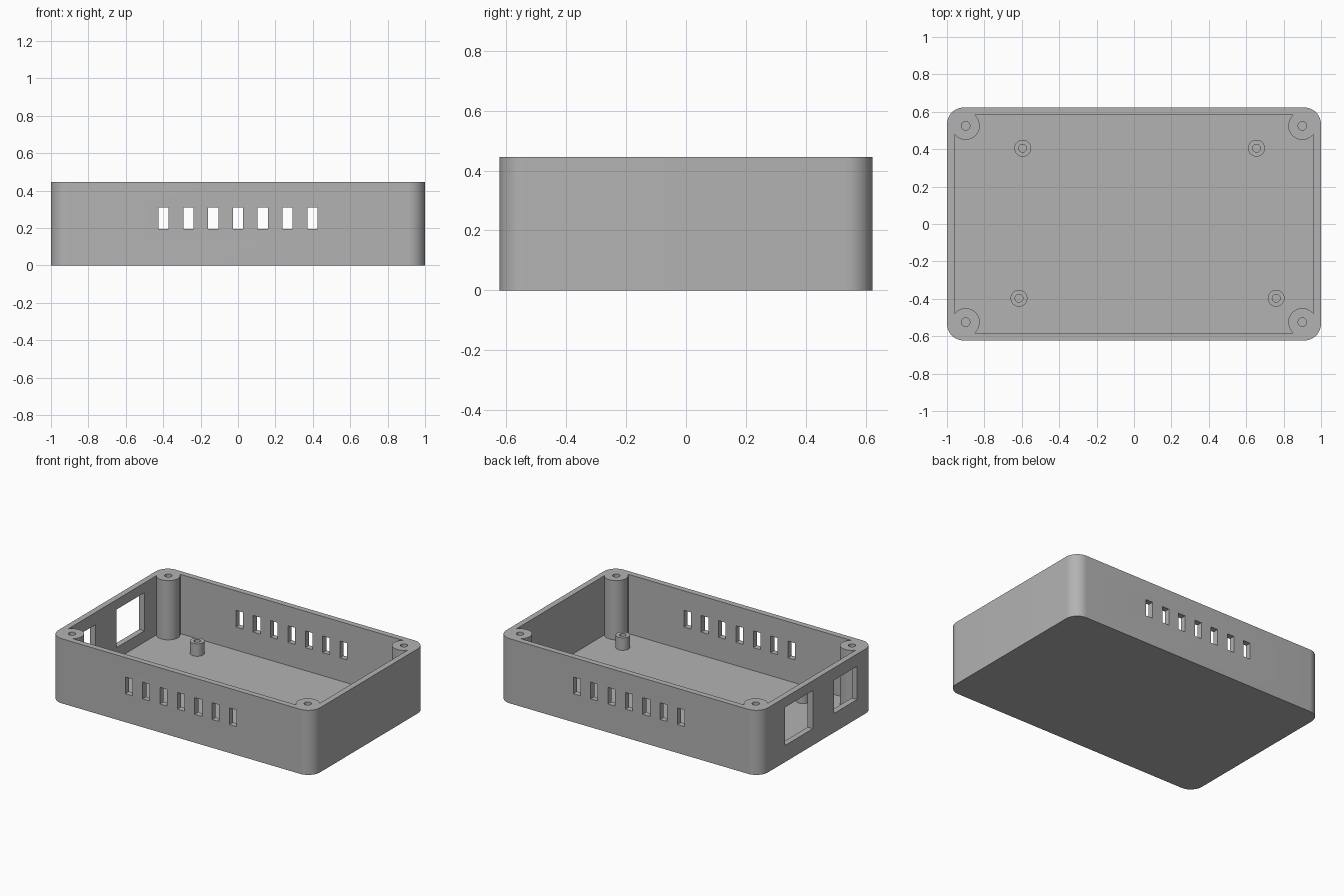
import bpy, bmesh, math
from mathutils import Matrix, Vector

cube = bpy.data.objects.get("Cube")
if cube:
    bpy.data.objects.remove(cube, do_unlink=True)

# Overall sizes
HALF_X, HALF_Y, HEIGHT = 1.0, 0.623, 0.446
WALL, FLOOR, STANDOFF_TOP = 0.04, 0.037, 0.123

CORNERS = [(sx * 0.9, sy * 0.525) for sx in (-1, 1) for sy in (-1, 1)]
STANDOFFS = [(-0.595, 0.405), (0.655, 0.405), (-0.615, -0.397), (0.76, -0.397)]

grey = bpy.data.materials.new("grey plastic")
grey.use_nodes = True
colour = (0.45, 0.45, 0.45, 1)
grey.diffuse_color = colour
grey.node_tree.nodes["Principled BSDF"].inputs["Base Color"].default_value = colour


def make_object(name, bm):
    bmesh.ops.recalc_face_normals(bm, faces=bm.faces)
    mesh = bpy.data.meshes.new(name)
    bm.to_mesh(mesh)
    bm.free()
    mesh.materials.append(grey)
    obj = bpy.data.objects.new(name, mesh)
    bpy.context.collection.objects.link(obj)
    return obj


def add_box(bm, x0, x1, y0, y1, z0, z1):
    low, high = Vector((x0, y0, z0)), Vector((x1, y1, z1))
    matrix = Matrix.Translation((low + high) / 2) @ Matrix.Diagonal(high - low).to_4x4()
    bmesh.ops.create_cube(bm, size=1, matrix=matrix)


def add_cylinder(bm, x, y, radius, z0, z1, sides=48):
    bmesh.ops.create_cone(bm, cap_ends=True, segments=sides, radius1=radius, radius2=radius,
                          depth=z1 - z0, matrix=Matrix.Translation((x, y, (z0 + z1) / 2)))


def rounded_box(name, half_x, half_y, radius, z0, z1, steps=14):
    bm = bmesh.new()
    verts = []
    for quarter, (sx, sy) in enumerate([(1, 1), (-1, 1), (-1, -1), (1, -1)]):
        for i in range(steps + 1):
            a = (quarter + i / steps) * math.pi / 2
            verts.append(bm.verts.new((sx * (half_x - radius) + radius * math.cos(a),
                                       sy * (half_y - radius) + radius * math.sin(a), z0)))
    base = bm.faces.new(verts)
    moved = bmesh.ops.extrude_face_region(bm, geom=[base], use_keep_orig=True)["geom"]
    bmesh.ops.translate(bm, vec=(0, 0, z1 - z0),
                        verts=[v for v in moved if isinstance(v, bmesh.types.BMVert)])
    return make_object(name, bm)


def subtract(target, cutter):
    mod = target.modifiers.new("cut", "BOOLEAN")
    mod.operation, mod.solver, mod.object = "DIFFERENCE", "EXACT", cutter
    bpy.context.view_layer.objects.active = target
    bpy.ops.object.modifier_apply(modifier=mod.name)
    bpy.data.objects.remove(cutter, do_unlink=True)


# Posts left standing when the cavity is hollowed out
bm = bmesh.new()
for x, y in CORNERS:
    add_cylinder(bm, x, y, 0.075, 0, HEIGHT + 0.2)
for x, y in STANDOFFS:
    add_cylinder(bm, x, y, 0.045, 0, STANDOFF_TOP)
posts = make_object("posts", bm)

cavity = rounded_box("cavity", HALF_X - WALL, HALF_Y - WALL, 0.06, FLOOR, HEIGHT + 0.1)
subtract(cavity, posts)

# Open tray with rounded corners
tray = rounded_box("enclosure_tray", HALF_X, HALF_Y, 0.09, 0, HEIGHT)
subtract(tray, cavity)

# Screw holes, vent slots and the two side ports
bm = bmesh.new()
for x, y in CORNERS:
    add_cylinder(bm, x, y, 0.023, FLOOR + 0.005, HEIGHT + 0.1, 32)
for x, y in STANDOFFS:
    add_cylinder(bm, x, y, 0.021, FLOOR + 0.005, STANDOFF_TOP + 0.02, 32)
for i in range(-3, 4):
    x = i * 0.1325
    for side in (-1, 1):
        y = side * HALF_Y
        add_box(bm, x - 0.027, x + 0.027, y - 0.06, y + 0.06, 0.196, 0.311)
add_box(bm, -1.1, -0.94, 0.045, 0.35, 0.115, 0.378)
add_box(bm, -1.1, -0.94, -0.437, -0.185, 0.132, 0.361)
subtract(tray, make_object("openings", bm))

bpy.ops.object.select_all(action="DESELECT")
tray.select_set(True)
bpy.context.view_layer.objects.active = tray
bpy.ops.object.shade_smooth_by_angle(angle=math.radians(30))
